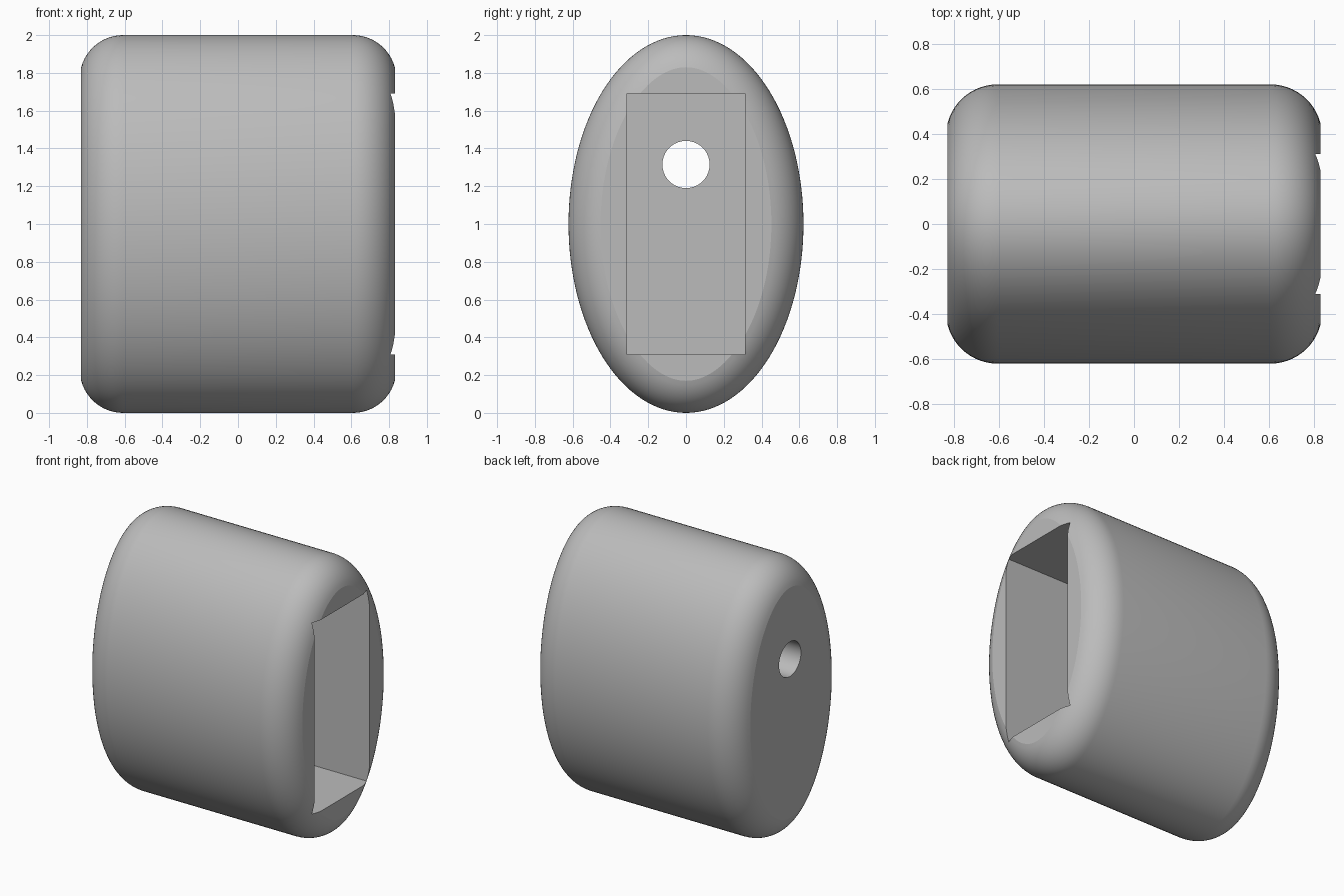
import bpy, bmesh
from math import sin, cos, pi, radians, hypot

if "Cube" in bpy.data.objects:
    bpy.data.objects.remove(bpy.data.objects["Cube"])

HALF_LEN, HALF_W, HALF_H = 0.83, 0.622, 1.0
INSET, SWEEP = 0.17, radians(75)
WALL = 0.31
SEGMENTS, STEPS = 128, 12

grey = bpy.data.materials.new("plain grey")
grey.use_nodes = True
colour = (0.5, 0.5, 0.5, 1)
grey.diffuse_color = colour
grey.node_tree.nodes["Principled BSDF"].inputs["Base Color"].default_value = colour


def add_ring(bm, x, inset):
    """Elliptical ring moved inwards along its normals by inset."""
    ring = []
    for i in range(SEGMENTS):
        a = 2 * pi * i / SEGMENTS
        ny, nz = HALF_H * cos(a), HALF_W * sin(a)
        n = hypot(ny, nz)
        ring.append(bm.verts.new((x, HALF_W * cos(a) - inset * ny / n,
                                  HALF_H + HALF_H * sin(a) - inset * nz / n)))
    return ring


# Oval body with rounded rims and flat ends
radius = INSET / (1 - cos(SWEEP))
rim = []
for k in range(STEPS + 1):
    t = SWEEP * k / STEPS
    rim.append((HALF_LEN - radius * (sin(SWEEP) - sin(t)), radius * (1 - cos(t))))
profile = [(-x, d) for x, d in reversed(rim)] + rim

bm = bmesh.new()
rings = [add_ring(bm, x, d) for x, d in profile]
for r, s in zip(rings, rings[1:]):
    for i in range(SEGMENTS):
        j = (i + 1) % SEGMENTS
        bm.faces.new((r[i], r[j], s[j], s[i]))
bm.faces.new(rings[0])
bm.faces.new(rings[-1])
bmesh.ops.recalc_face_normals(bm, faces=bm.faces)
mesh = bpy.data.meshes.new("body")
bm.to_mesh(mesh)
bm.free()
mesh.materials.append(grey)
body = bpy.data.objects.new("body", mesh)
bpy.context.collection.objects.link(body)


def cut(cutter):
    """Subtract the cutter from the body and discard it."""
    cutter.hide_render = True
    cutter.data.materials.append(grey)
    mod = body.modifiers.new("cut", 'BOOLEAN')
    mod.operation, mod.solver, mod.object = 'DIFFERENCE', 'EXACT', cutter
    with bpy.context.temp_override(object=body, active_object=body):
        bpy.ops.object.modifier_apply(modifier=mod.name)
    bpy.data.objects.remove(cutter)


# Deep rectangular pocket open at the left end
floor_x, mouth_x = -HALF_LEN + WALL, HALF_LEN + 0.2
bpy.ops.mesh.primitive_cube_add(size=1, location=((floor_x + mouth_x) / 2, 0, HALF_H))
pocket = bpy.context.object
pocket.scale = (mouth_x - floor_x, 2 * (HALF_W - WALL), 2 * (HALF_H - WALL))
cut(pocket)

# Round hole through the closed end
bpy.ops.mesh.primitive_cylinder_add(vertices=64, radius=0.125, depth=1,
                                    location=(-HALF_LEN, 0, 1.315),
                                    rotation=(0, pi / 2, 0))
cut(bpy.context.object)

# Smooth the skin, keep the cut edges and end faces crisp
bpy.ops.object.select_all(action='DESELECT')
body.select_set(True)
bpy.context.view_layer.objects.active = body
bpy.ops.object.shade_smooth_by_angle(angle=radians(12))
